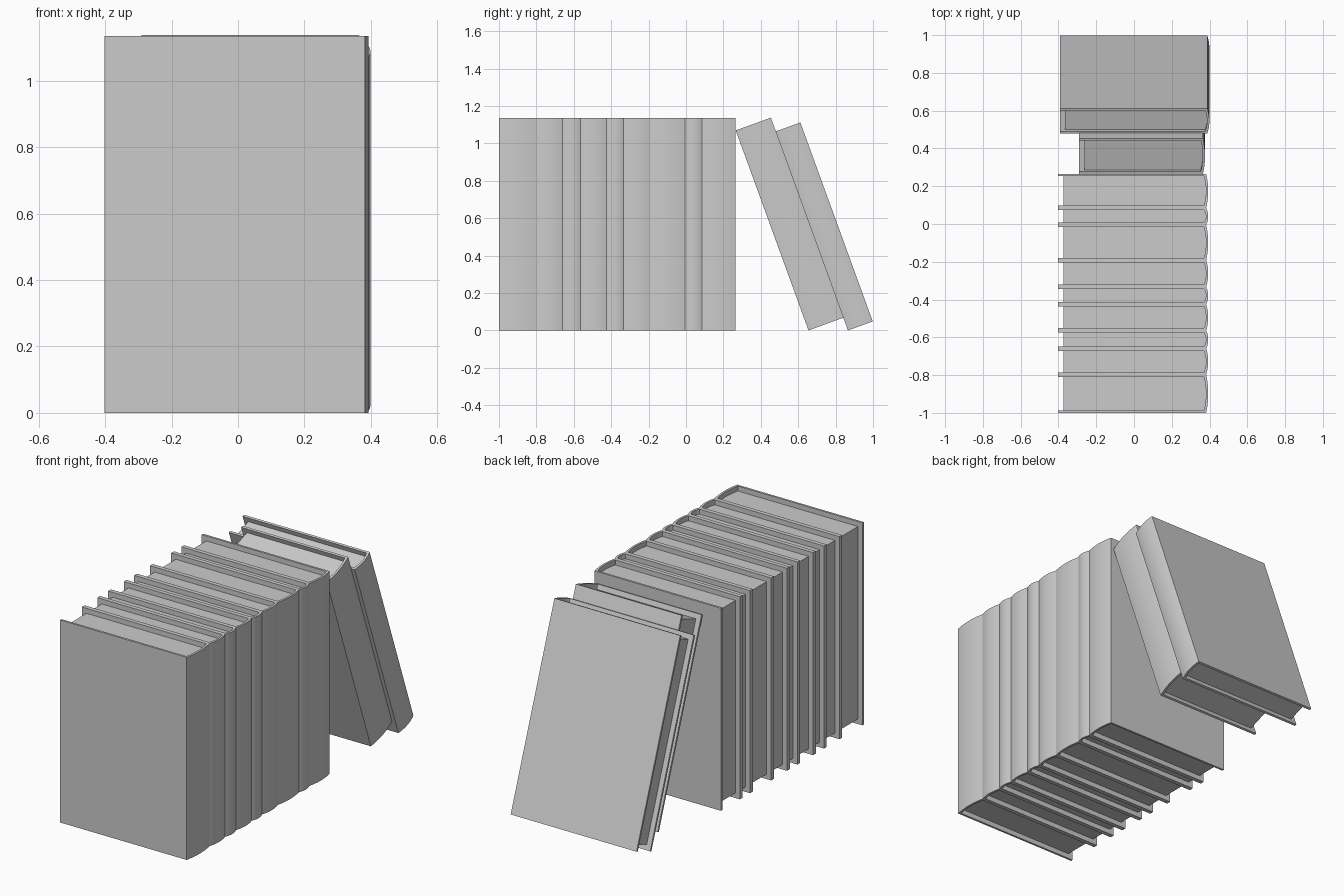
import bpy, bmesh, math

if "Cube" in bpy.data.objects:
    bpy.data.objects.remove(bpy.data.objects["Cube"])

grey = bpy.data.materials.new("plain grey")
grey.diffuse_color = (0.6, 0.6, 0.6, 1)
grey.use_nodes = True
grey.node_tree.nodes["Principled BSDF"].inputs["Base Color"].default_value = grey.diffuse_color

COVER = 0.012      # board thickness
RECESS = 0.028     # how far the pages sit inside the cover
SEGS = 12          # steps across the rounded spine


def spine_curve(x, y0, y1, bulge):
    """Shallow arc running from y0 to y1 and bowing towards +x."""
    pts = []
    for i in range(SEGS + 1):
        t = i / SEGS
        pts.append((x + bulge * (1 - (2 * t - 1) ** 2), y0 + (y1 - y0) * t))
    return pts


def make_object(name, bm, loc, tilt):
    bmesh.ops.recalc_face_normals(bm, faces=bm.faces[:])
    me = bpy.data.meshes.new(name)
    bm.to_mesh(me)
    bm.free()
    me.materials.append(grey)
    ob = bpy.data.objects.new(name, me)
    bpy.context.collection.objects.link(ob)
    ob.location = loc
    ob.rotation_euler.x = tilt
    bpy.context.view_layer.objects.active = ob
    ob.select_set(True)
    bpy.ops.object.shade_smooth_by_angle(angle=math.radians(30))
    ob.select_set(False)


def make_book(name, x0, x1, y, thick, height, z=0.0, tilt=0.0, bulge=0.011):
    outer = [(x0, 0)] + spine_curve(x1, 0, thick, bulge) + [(x0, thick)]
    curve = spine_curve(x1 - COVER, COVER, thick - COVER, bulge)
    inner = [(x0, COVER)] + curve + [(x0, thick - COVER)]

    # cover: wrapped strip between the outer and inner outlines
    bm = bmesh.new()
    rows = [[bm.verts.new((px, py, pz)) for px, py in line]
            for line, pz in ((outer, 0), (outer, height), (inner, height), (inner, 0))]
    for a, b in zip(rows, rows[1:] + rows[:1]):
        for i in range(len(outer) - 1):
            bm.faces.new((a[i], a[i + 1], b[i + 1], b[i]))
    for i in (0, -1):
        bm.faces.new([r[i] for r in rows])
    make_object(name + "_cover", bm, (0, y, z), tilt)

    # pages: solid block set back from the cover edges
    block = [(x0 + RECESS, COVER)] + curve + [(x0 + RECESS, thick - COVER)]
    bm = bmesh.new()
    base = bm.faces.new([bm.verts.new((px, py, RECESS)) for px, py in block])
    up = bmesh.ops.extrude_face_region(bm, geom=[base], use_keep_orig=True)
    for v in up["geom"]:
        if isinstance(v, bmesh.types.BMVert):
            v.co.z = height - RECESS
    make_object(name + "_pages", bm, (0, y, z), tilt)


# upright row
edges = [-1.0, -0.797, -0.66, -0.563, -0.425, -0.333, -0.192, -0.005, 0.085, 0.265]
for n, (a, b) in enumerate(zip(edges, edges[1:]), 1):
    make_book(f"upright_book_{n}", -0.402, 0.382, a, b - a, 1.135)

# two books leaning against the row
lean = math.radians(20)
make_book("leaning_small_book", -0.29, 0.365, 0.655, 0.2, 1.138, tilt=lean)
make_book("leaning_large_book", -0.392, 0.388, 0.866, 0.141, 1.132, tilt=lean)
